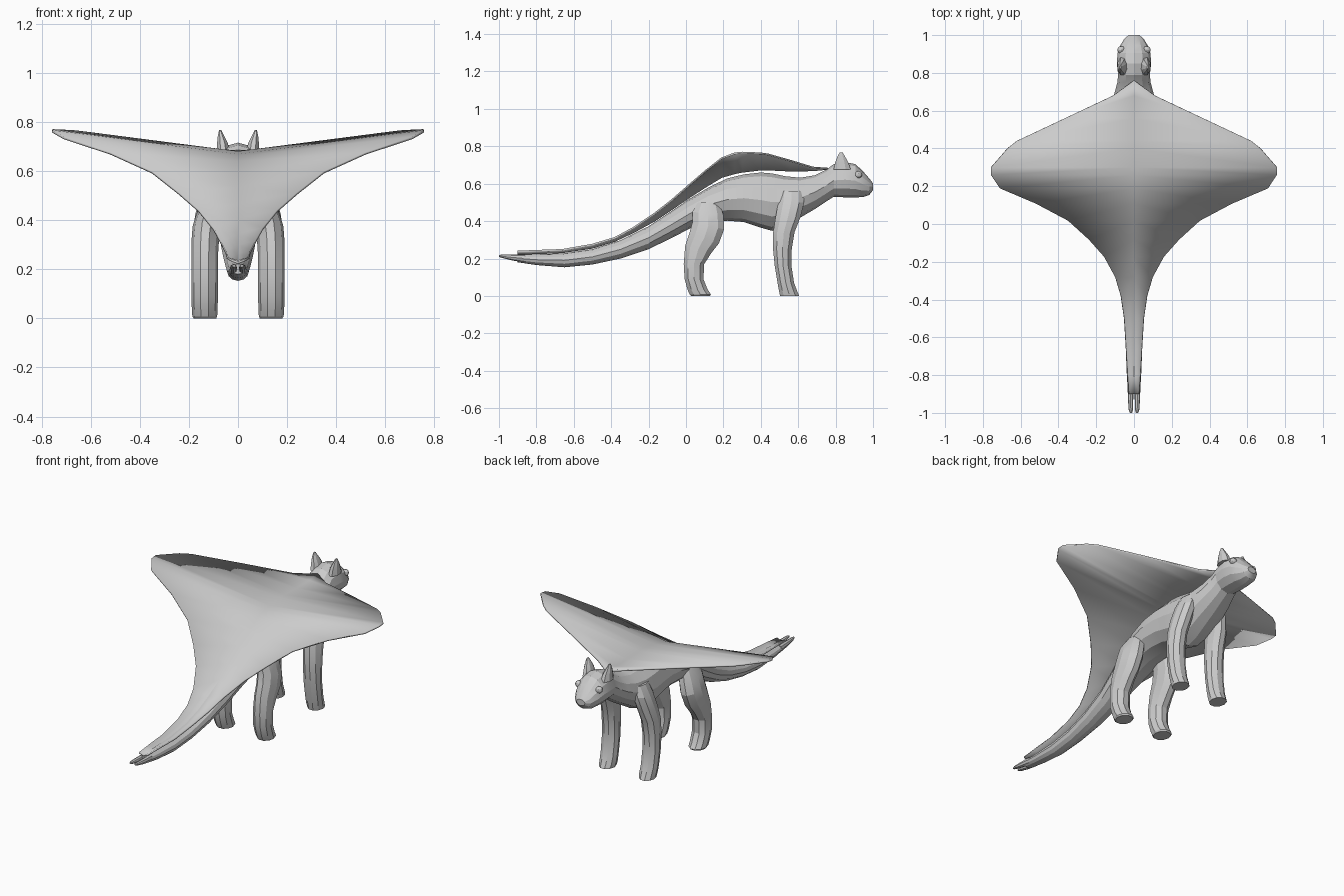
import bpy, bmesh
from math import sin, cos, pi


def finish(name, bm, mirror=False, angle=0.35):
    bmesh.ops.recalc_face_normals(bm, faces=bm.faces)
    me = bpy.data.meshes.new(name)
    bm.to_mesh(me)
    bm.free()
    ob = bpy.data.objects.new(name, me)
    bpy.context.collection.objects.link(ob)
    if mirror:
        ob.modifiers.new("Mirror", 'MIRROR').use_mirror_merge = False
    bpy.ops.object.select_all(action='DESELECT')
    ob.select_set(True)
    bpy.context.view_layer.objects.active = ob
    bpy.ops.object.shade_smooth_by_angle(angle=angle)
    return ob


def loft(name, rings, mirror=False):
    """Skin a list of closed rings of points and cap both ends."""
    bm = bmesh.new()
    loops = [[bm.verts.new(p) for p in ring] for ring in rings]
    n = len(loops[0])
    for a, b in zip(loops, loops[1:]):
        for i in range(n):
            j = (i + 1) % n
            bm.faces.new((a[i], a[j], b[j], b[i]))
    bm.faces.new(loops[0])
    bm.faces.new(loops[-1])
    return finish(name, bm, mirror)


def ring_xz(y, z0, z1, hw, cx=0, n=12):
    zc, hz = (z0 + z1) / 2, (z1 - z0) / 2
    return [(cx + hw * sin(2 * pi * i / n), y, zc + hz * cos(2 * pi * i / n)) for i in range(n)]


def ring_xy(z, x0, x1, y0, y1, tilt=0, n=10):
    xc, hx, yc, hy = (x0 + x1) / 2, (x1 - x0) / 2, (y0 + y1) / 2, (y1 - y0) / 2
    return [(xc + hx * sin(2 * pi * (i + .5) / n), yc + hy * cos(2 * pi * (i + .5) / n),
             z + tilt * cos(2 * pi * (i + .5) / n)) for i in range(n)]


# Body, neck, head and tail: y, bottom z, top z, half width
loft("body", [ring_xz(*r) for r in [
    (-0.90, .180, .222, .032), (-0.80, .165, .222, .038), (-0.65, .153, .228, .044),
    (-0.50, .168, .250, .050), (-0.35, .200, .298, .060), (-0.20, .250, .372, .072),
    (-0.08, .308, .452, .090), (0.02, .360, .520, .112), (0.12, .395, .580, .128),
    (0.22, .402, .628, .132), (0.31, .395, .650, .130), (0.40, .365, .660, .130),
    (0.46, .348, .655, .130), (0.53, .370, .640, .128), (0.61, .418, .632, .120),
    (0.69, .465, .645, .104), (0.75, .505, .675, .088), (0.79, .530, .705, .084),
    (0.85, .527, .716, .091), (0.905, .527, .705, .087), (0.945, .528, .668, .073),
    (0.980, .540, .628, .052), (1.0, .565, .602, .028)]])

# Forked tail tip
loft("tail_tips", [ring_xz(*r, n=8) for r in [
    (-0.86, .178, .222, .016, .018), (-0.93, .190, .222, .014, .018),
    (-0.985, .204, .221, .011, .017), (-1.0, .209, .219, .006, .016)]], mirror=True)

# Legs: z, x range, y range, tilt of the ring
loft("front_legs", [ring_xy(*r) for r in [
    (.560, .05, .125, .50, .63), (.50, .06, .155, .49, .635), (.42, .072, .175, .475, .615),
    (.34, .08, .184, .463, .583), (.25, .083, .187, .463, .568), (.16, .083, .187, .472, .566),
    (.07, .083, .185, .487, .580), (.025, .083, .182, .495, .597), (0, .088, .178, .500, .608)]],
    mirror=True)
loft("back_legs", [ring_xy(*r) for r in [
    (.500, .05, .130, .06, .18), (.44, .06, .165, .03, .205, -.01), (.375, .07, .185, .03, .208, -.02),
    (.31, .078, .190, .015, .180, -.03), (.25, .082, .190, -.008, .140, -.02),
    (.17, .082, .190, -.015, .100), (.09, .082, .190, -.010, .096),
    (.035, .083, .188, .005, .118), (.008, .085, .186, .016, .136), (0, .09, .180, .025, .130)]],
    mirror=True)

# Ears
loft("ears", [ring_xy(*r, n=8) for r in [
    (.675, .030, .090, .785, .885), (.715, .040, .087, .795, .870),
    (.745, .056, .083, .808, .852), (.768, .068, .077, .822, .838)]], mirror=True)

# Eyes
bm = bmesh.new()
bmesh.ops.create_icosphere(bm, subdivisions=2, radius=.02)
bmesh.ops.translate(bm, verts=bm.verts, vec=(.068, .922, .648))
finish("eyes", bm, mirror=True)

# Cape-like gliding membrane: y, centre z, edge x, edge z
rows = [(0.68, .672, .11, .686), (0.56, .670, .365, .722), (0.44, .676, .62, .756),
        (0.40, .676, .67, .762), (0.30, .664, .757, .766), (0.26, .656, .757, .762),
        (0.19, .636, .71, .735), (0.11, .588, .52, .672), (0.02, .530, .35, .595),
        (-0.08, .462, .24, .508), (-0.17, .402, .16, .438), (-0.28, .342, .10, .364),
        (-0.38, .295, .07, .310), (-0.50, .258, .052, .274), (-0.66, .234, .042, .246),
        (-0.80, .228, .034, .241), (-0.90, .227, .027, .237)]
bm = bmesh.new()
apex = bm.verts.new((0, .76, .680))
mid = [bm.verts.new((0, y, c)) for y, c, x, z in rows]
for s in (1, -1):
    edge = [bm.verts.new((s * x, y, z)) for y, c, x, z in rows]
    bm.faces.new((apex, mid[0], edge[0]))
    for i in range(len(rows) - 1):
        bm.faces.new((mid[i], mid[i + 1], edge[i + 1], edge[i]))
cape = finish("back_membrane", bm)
sol = cape.modifiers.new("Thickness", 'SOLIDIFY')
sol.thickness = .01
sol.offset = 0
